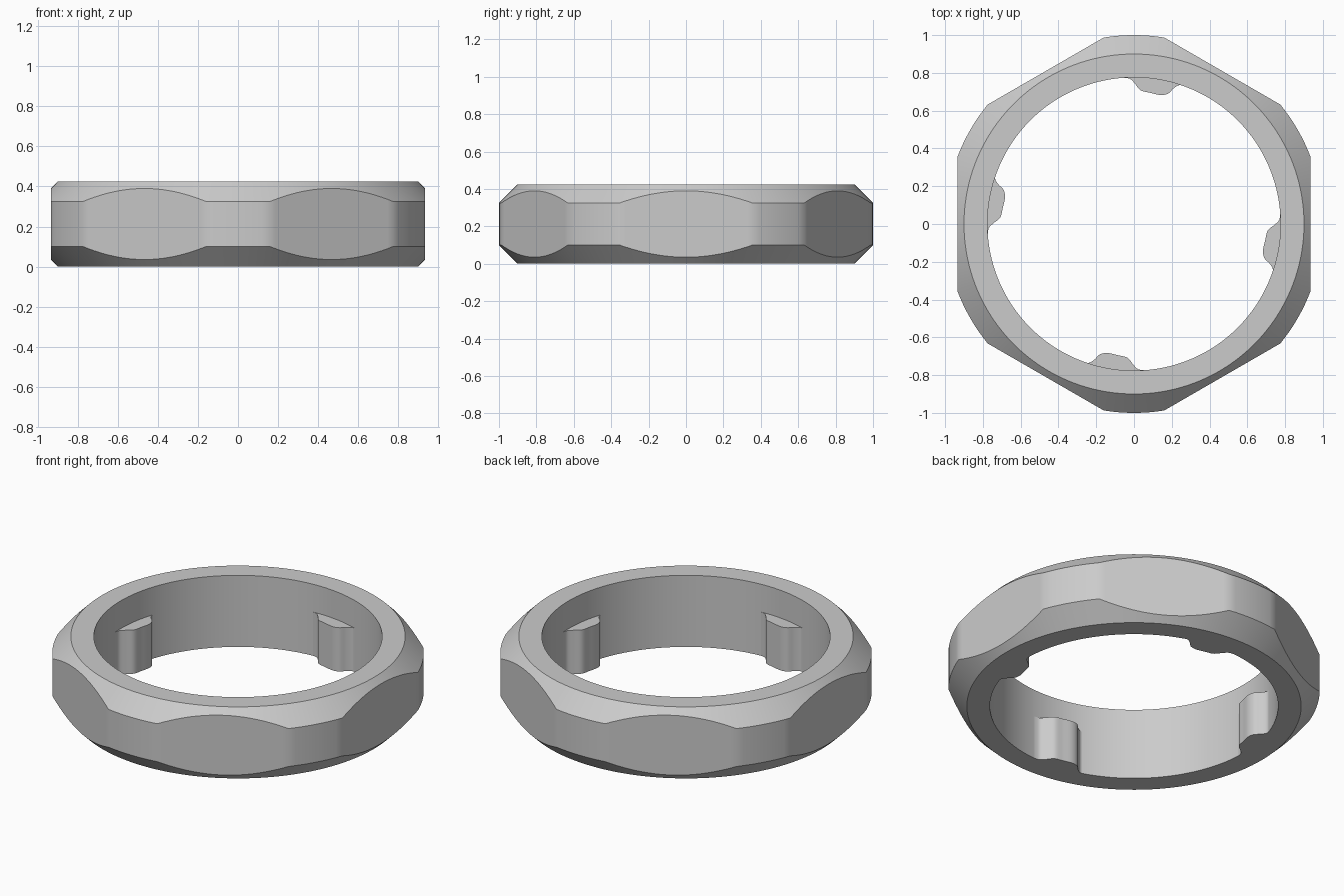
import bpy, bmesh
from math import sin, cos, acos, pi, hypot, atan2
from mathutils import Matrix, Vector

cube = bpy.data.objects.get("Cube")
if cube:
    bpy.data.objects.remove(cube, do_unlink=True)

HEIGHT = 0.425
BORE = 0.776      # inner radius
RIM = 0.90        # radius where the chamfers begin
OUTER = 1.0       # radius at the rounded corners
APOTHEM = 0.935   # distance to the six flats
LUG_TOP = 0.26

grey = bpy.data.materials.new("plain grey")
grey.use_nodes = True
grey.diffuse_color = (0.6, 0.6, 0.6, 1)
grey.node_tree.nodes["Principled BSDF"].inputs["Base Color"].default_value = (0.6, 0.6, 0.6, 1)


def add_object(name, bm):
    bmesh.ops.recalc_face_normals(bm, faces=bm.faces)
    mesh = bpy.data.meshes.new(name)
    bm.to_mesh(mesh)
    bm.free()
    mesh.materials.append(grey)
    obj = bpy.data.objects.new(name, mesh)
    bpy.context.collection.objects.link(obj)
    bpy.ops.object.select_all(action='DESELECT')
    obj.select_set(True)
    bpy.context.view_layer.objects.active = obj
    bpy.ops.object.shade_smooth_by_angle(angle=pi / 6)
    return obj


# Hexagonal ring: each column is a section whose outer edge follows flat or corner
def section(angle, offset):
    r = min(OUTER, APOTHEM / cos(offset))
    drop = r - RIM
    profile = [(BORE, 0), (RIM, 0), (r, drop), (r, HEIGHT - drop), (RIM, HEIGHT), (BORE, HEIGHT)]
    return [(p * cos(angle), p * sin(angle), z) for p, z in profile]


half_flat = acos(APOTHEM / OUTER)
half_side = pi / 6
flat_steps, corner_steps = 24, 8
offsets = [half_flat * (2 * i / flat_steps - 1) for i in range(flat_steps)]
offsets += [half_flat + 2 * (half_side - half_flat) * i / corner_steps for i in range(corner_steps)]

bm = bmesh.new()
columns = []
for side in range(6):
    for off in offsets:
        fold = off if off <= half_side else off - 2 * half_side
        columns.append([bm.verts.new(co) for co in section(side * pi / 3 + off, fold)])
for a, b in zip(columns, columns[1:] + columns[:1]):
    for i in range(len(a)):
        j = (i + 1) % len(a)
        bm.faces.new((a[i], b[i], b[j], a[j]))
add_object("hex_ring", bm)


# Rounded inner lugs: a smooth outline closed along the bore wall
def smooth_path(points, steps=6):
    pts = [Vector(p) for p in points]
    pts = [pts[0]] + pts + [pts[-1]]
    path = []
    for p0, p1, p2, p3 in zip(pts, pts[1:], pts[2:], pts[3:]):
        for k in range(steps):
            t = k / steps
            path.append(0.5 * (2 * p1 + (p2 - p0) * t + (2 * p0 - 5 * p1 + 4 * p2 - p3) * t ** 2
                               + (3 * p1 - p0 - 3 * p2 + p3) * t ** 3))
    return path + [pts[-1]]


outline = smooth_path([(-0.055, 0.775), (-0.02, 0.768), (0.005, 0.743), (0.035, 0.708),
                       (0.085, 0.695), (0.14, 0.683), (0.18, 0.69), (0.21, 0.718),
                       (0.24, 0.735), (0.27, 0.728)])
start = atan2(outline[-1].y, outline[-1].x)
end = atan2(outline[0].y, outline[0].x)
back = [start + (end - start) * i / 14 for i in range(15)]
outline += [Vector((cos(a), sin(a))) * (BORE + 0.003) for a in back]

for n, place in enumerate(("back", "right", "front", "left")):
    bm = bmesh.new()
    base = bm.faces.new([bm.verts.new((p.x, p.y, 0)) for p in outline])
    grown = bmesh.ops.extrude_face_region(bm, geom=[base], use_keep_orig=True)
    top = [v for v in grown["geom"] if isinstance(v, bmesh.types.BMVert)]
    bmesh.ops.translate(bm, verts=top, vec=(0, 0, LUG_TOP))
    bmesh.ops.rotate(bm, verts=bm.verts, matrix=Matrix.Rotation(n * pi / 2, 3, 'Z'))
    add_object(place + "_lug", bm)
